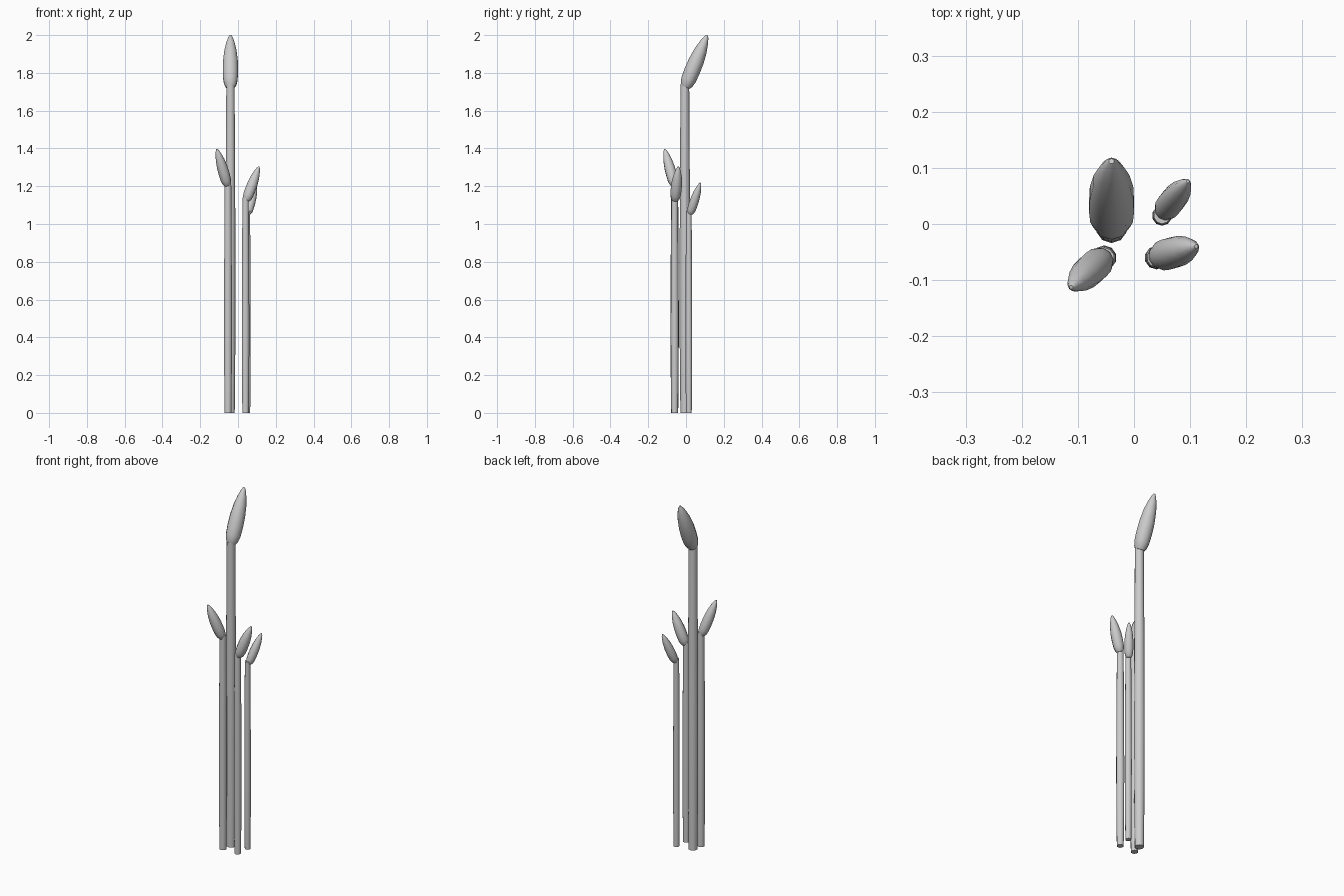
import bpy, bmesh
from mathutils import Vector

if "Cube" in bpy.data.objects:
    bpy.data.objects.remove(bpy.data.objects["Cube"])

SIDES = 10


def lathe(name, start, end, profile, radius):
    """Closed tapered body from start to end; profile = (fraction, radius factor)."""
    start, end = Vector(start), Vector(end)
    turn = (end - start).to_track_quat('Z', 'Y')
    length = (end - start).length
    bm = bmesh.new()
    # Stack rings made by extruding the edge of a circle
    rings = []
    for t, r in profile:
        ring = bmesh.ops.create_circle(bm, segments=SIDES, radius=r * radius)['verts']
        for v in ring:
            v.co = start + turn @ (v.co + Vector((0, 0, t * length)))
        rings.append(ring)
    for a, b in zip(rings, rings[1:]):
        for i in range(SIDES):
            j = (i + 1) % SIDES
            bm.faces.new((a[i], a[j], b[j], b[i]))
    bm.faces.new(rings[0])
    bm.faces.new(rings[-1])
    bmesh.ops.recalc_face_normals(bm, faces=bm.faces)
    mesh = bpy.data.meshes.new(name)
    bm.to_mesh(mesh)
    bm.free()
    obj = bpy.data.objects.new(name, mesh)
    bpy.context.collection.objects.link(obj)
    bpy.ops.object.select_all(action='DESELECT')
    obj.select_set(True)
    bpy.context.view_layer.objects.active = obj
    bpy.ops.object.shade_smooth_by_angle(angle=0.75)


STALK = [(0, .85), (.2, .97), (.4, 1), (.7, .94), (1, .82)]
BUD = [(0, .6), (.06, .82), (.15, .95), (.3, 1), (.5, .97),
       (.7, .8), (.85, .55), (.95, .31), (1, .12)]

# name, stalk foot (x, y), stalk radius, bud base, bud tip, bud radius
plants = [
    ("tall", (-.04, -.006), .028, (-.04, -.003, 1.725), (-.04, .112, 2.0), .042),
    ("left", (-.053, -.06), .022, (-.056, -.062, 1.205), (-.112, -.113, 1.397), .029),
    ("right", (.04, -.06), .021, (.044, -.058, 1.125), (.111, -.040, 1.304), .029),
    ("back", (.05, .015), .018, (.053, .022, 1.055), (.096, .076, 1.218), .024),
]

for name, foot, r, base, tip, bud_r in plants:
    # Stalk, ending just inside the bud
    lathe(name + "_stalk", (*foot, 0), (*foot, base[2] + .015), STALK, r)
    # Leaning bud
    lathe(name + "_bud", base, tip, BUD, bud_r)
